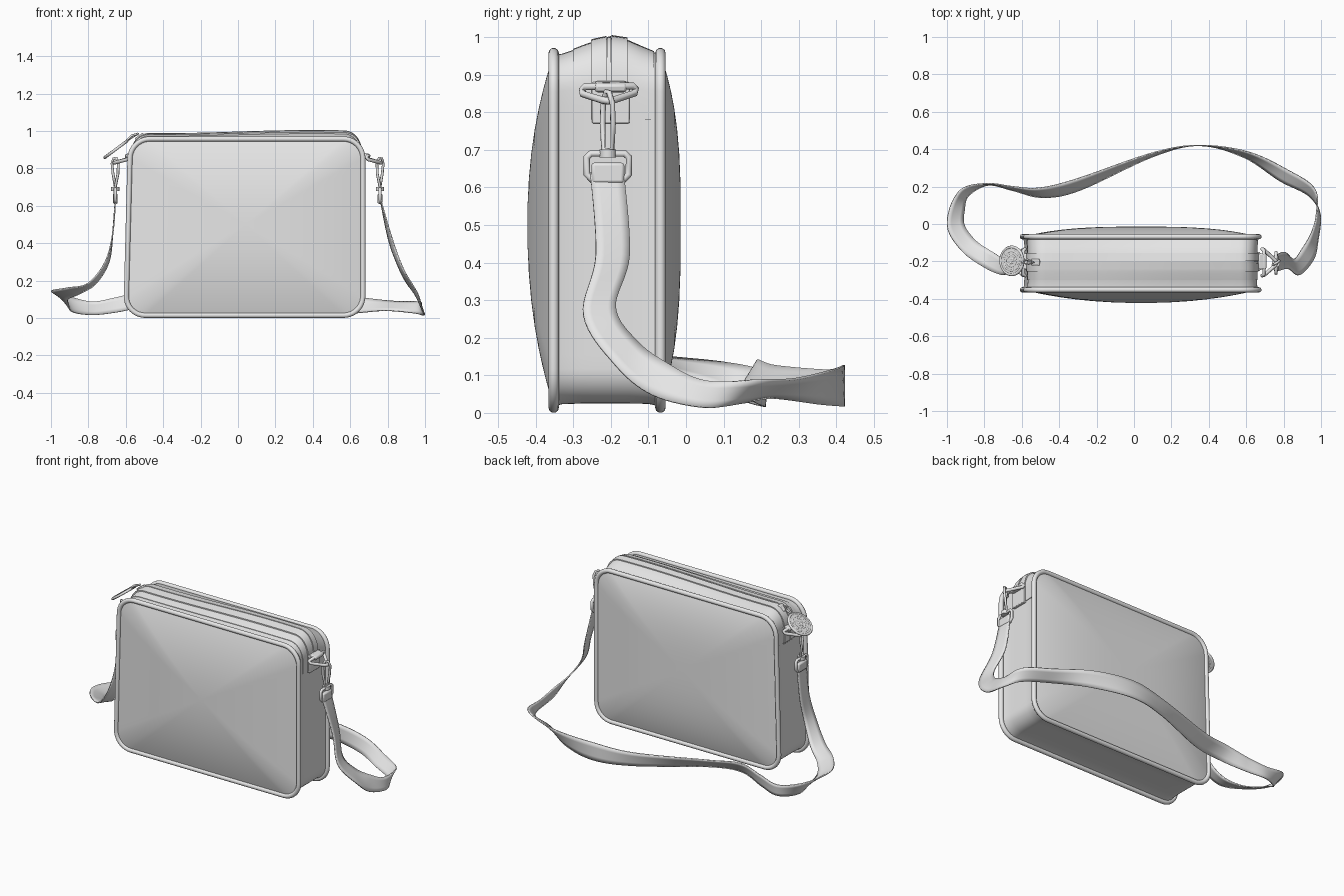
import bpy, bmesh, math
from mathutils import Vector, Matrix

if "Cube" in bpy.data.objects:
    bpy.data.objects.remove(bpy.data.objects["Cube"])

grey = bpy.data.materials.new("neutral_grey")
grey.diffuse_color = (0.8, 0.8, 0.8, 1)
grey.use_nodes = True
grey.node_tree.nodes["Principled BSDF"].inputs["Base Color"].default_value = grey.diffuse_color

X0, X1, Z0, Z1, R = -0.597, 0.665, 0.017, 0.954, 0.1


def finish(ob, angle=40):
    ob.data.materials.clear()
    ob.data.materials.append(grey)
    bpy.ops.object.select_all(action='DESELECT')
    ob.select_set(True)
    bpy.context.view_layer.objects.active = ob
    bpy.ops.object.shade_smooth_by_angle(angle=math.radians(angle))
    return ob


def loft(name, rings, ring_closed=True, path_closed=False, caps=(False, False), angle=40):
    """Skin a list of equal-length point rings."""
    bm = bmesh.new()
    vs = [[bm.verts.new(p) for p in r] for r in rings]
    n, m = len(vs), len(vs[0])
    for i in range(n if path_closed else n - 1):
        a, b = vs[i], vs[(i + 1) % n]
        for j in range(m if ring_closed else m - 1):
            k = (j + 1) % m
            bm.faces.new((a[j], a[k], b[k], b[j]))
    if caps[0]:
        bm.faces.new(vs[0])
    if caps[1]:
        bm.faces.new(vs[-1])
    bmesh.ops.recalc_face_normals(bm, faces=bm.faces)
    me = bpy.data.meshes.new(name)
    bm.to_mesh(me)
    bm.free()
    ob = bpy.data.objects.new(name, me)
    bpy.context.collection.objects.link(ob)
    return finish(ob, angle)


def tube(name, pts, radius, closed=True, sides=2):
    """Round wire along a polyline."""
    cu = bpy.data.curves.new(name, 'CURVE')
    cu.dimensions = '3D'
    cu.bevel_depth, cu.bevel_resolution, cu.use_fill_caps = radius, sides, True
    sp = cu.splines.new('POLY')
    sp.points.add(len(pts) - 1)
    for q, p in zip(sp.points, pts):
        q.co = (*p, 1)
    sp.use_cyclic_u = closed
    ob = bpy.data.objects.new(name, cu)
    bpy.context.collection.objects.link(ob)
    bpy.ops.object.select_all(action='DESELECT')
    ob.select_set(True)
    bpy.context.view_layer.objects.active = ob
    bpy.ops.object.convert(target='MESH')
    return finish(bpy.context.object, 60)


def box(name, loc, size, tilt=0, bevel=0.004):
    bpy.ops.mesh.primitive_cube_add(size=1, location=loc, rotation=(0, tilt, 0))
    ob = bpy.context.object
    ob.name = name
    ob.scale = size
    bpy.ops.object.transform_apply(location=False, rotation=False)
    b = ob.modifiers.new("bevel", 'BEVEL')
    b.width, b.segments = bevel, 2
    return finish(ob)


def cylinder(name, loc, r, depth, tilt=0, n=24):
    bpy.ops.mesh.primitive_cylinder_add(vertices=n, radius=r, depth=depth,
                                        location=loc, rotation=(0, tilt, 0))
    bpy.context.object.name = name
    return finish(bpy.context.object)


def outline(off=0.0):
    """Rounded rectangle in x-z, starting low on the right side, anticlockwise."""
    x0, x1, z0, z1, r = X0 - off, X1 + off, Z0 - off, Z1 + off, R + off
    centres = [(x1 - r, z1 - r, 0), (x0 + r, z1 - r, 90),
               (x0 + r, z0 + r, 180), (x1 - r, z0 + r, 270)]
    pts, prev = [], None
    for cx, cz, a0 in [centres[3]] + centres:
        arc = [(cx + r * math.cos(math.radians(a0 + 9 * k)),
                cz + r * math.sin(math.radians(a0 + 9 * k))) for k in range(11)]
        if prev:
            pts += [(prev[0] + (arc[0][0] - prev[0]) * k / 20,
                     prev[1] + (arc[0][1] - prev[1]) * k / 20) for k in range(20)]
            pts += arc[:-1]
        prev = arc[-1]
    # the left side leans inward towards the top
    return [(x + (0.026 * z if x < -0.3 else 0.026 * z * max(0, (0.3 - x) / 0.6)), z)
            for x, z in pts]


# gusset cross-section: y, outward offset, extra height along the top
PROFILE = [(-0.352, 0, 0), (-0.33, -0.006, 0.006), (-0.28, -0.008, 0.022), (-0.25, -0.008, 0.033),
           (-0.2, -0.008, 0.042), (-0.15, -0.008, 0.036), (-0.1, -0.007, 0.014), (-0.068, 0, 0)]


def skin(y, extra=0.0):
    """Gusset outline at depth y."""
    for a, b in zip(PROFILE, PROFILE[1:]):
        if y <= b[0]:
            break
    t = (y - a[0]) / (b[0] - a[0])
    off, lift = a[1] + (b[1] - a[1]) * t, a[2] + (b[2] - a[2]) * t
    res = []
    for x, z in outline(off + extra):
        w = min(1, max(0, (z - 0.8) / 0.15))
        w = w * w * (3 - 2 * w)
        res.append(Vector((x, y, z + lift * w * (1 + 0.2 * math.sin(4 * x)))))
    return res


# main shell: gusset, bulging panels and piping
loft("gusset", [skin(p[0]) for p in PROFILE])
CX, CZ = 0.04, 0.5
for name, y, bulge, power in (("front_panel", -0.352, -0.07, 2.2), ("back_panel", -0.068, 0.054, 3)):
    rings = []
    for s in (1, 0.985, 0.96, 0.92, 0.86, 0.78, 0.68, 0.56, 0.42, 0.27, 0.12, 0.03):
        rings.append([(CX + (x - CX) * s, y + bulge * (1 - s ** power), CZ + (z - CZ) * s)
                      for x, z in outline()])
    loft(name, rings, caps=(False, True))
    tube(name + "_piping", [(x, y, z) for x, z in outline(0.003)], 0.014, sides=3)


# zip panel and tapes running over the top and down to the side seams
def strip(name, ya, yb, h, zmin=0.766):
    ys = [ya + (yb - ya) * k / 6 for k in range(7)]
    cols = [skin(ya, -0.006)] + [skin(y, h) for y in ys] + [skin(yb, -0.006)]
    keep = [i for i in range(len(cols[0])) if outline()[i][1] >= zmin]
    return loft(name, [[c[i] for c in cols] for i in keep], caps=(True, True))


strip("zip_panel", -0.3, -0.085, 0.003)
strip("zip_tape_front", -0.253, -0.212, 0.009)
strip("zip_tape_back", -0.198, -0.155, 0.009)
strip("zip_teeth", -0.21, -0.2, 0.006)

# zip slider, link and round puller
box("zip_slider", (-0.525, -0.205, 0.968), (0.05, 0.035, 0.02), -0.6)
tube("puller_link", [(-0.535, -0.205, 0.985), (-0.57, -0.215, 0.975), (-0.605, -0.205, 0.94),
                     (-0.57, -0.19, 0.965)], 0.006)
C, TILT = Vector((-0.653, -0.197, 0.902)), -0.64
cylinder("puller_disc", C, 0.076, 0.01, TILT, 40)
for k, r in enumerate((0.074, 0.052, 0.03, 0.012)):
    m = Matrix.Translation(C) @ Matrix.Rotation(TILT, 4, 'Y')
    tube("puller_ring_%d" % k, [m @ Vector((r * math.cos(a * math.tau / 32),
         r * math.sin(a * math.tau / 32), 0)) for a in range(32)], 0.008 if k == 0 else 0.007)

# side tabs, triangle rings, snap hooks and strap buckles
YC = -0.208
for side, base, s in (("right", 0.665, 1), ("left", -0.562, -1)):
    P = lambda u, v, z: Vector((base + s * u, YC + v, z))
    box(side + "_tab", P(0.0, 0.008, 0.825), (0.02, 0.1, 0.11))
    box(side + "_tab_loop", P(0.02, 0.008, 0.868), (0.045, 0.085, 0.024), s * 0.25, 0.008)
    tube(side + "_triangle_ring", [P(0.03, -0.06, 0.868), P(0.02, -0.068, 0.86), P(0.03, -0.066, 0.848),
         P(0.09, -0.014, 0.832), P(0.1, 0, 0.83), P(0.09, 0.014, 0.832), P(0.03, 0.07, 0.85),
         P(0.02, 0.074, 0.862), P(0.03, 0.066, 0.87)], 0.01)
    tube(side + "_hook", [P(0.094, -0.012, 0.70), P(0.08, -0.014, 0.77), P(0.078, -0.012, 0.83),
         P(0.088, -0.004, 0.855), P(0.104, 0.004, 0.852), P(0.112, 0.012, 0.825),
         P(0.106, 0.014, 0.77), P(0.094, 0.012, 0.70)], 0.0075)
    cylinder(side + "_swivel", P(0.094, 0, 0.69), 0.022, 0.022)
    tube(side + "_buckle", [P(0.094, v, z) for v, z in (
         (-0.045, 0.69), (0.045, 0.69), (0.056, 0.68), (0.056, 0.635), (0.04, 0.618),
         (-0.04, 0.618), (-0.056, 0.635), (-0.056, 0.68))], 0.009)
    box(side + "_strap_end", P(0.094, 0.0, 0.638), (0.026, 0.088, 0.055), 0, 0.008)

# shoulder strap: centre point and half-width vector at each station
STRAP = [
    (-0.655, -0.21, 0.64, 0, .045, 0), (-0.67, -0.215, 0.45, 0, .045, 0),
    (-0.70, -0.23, 0.30, .01, .042, 0), (-0.78, -0.19, 0.185, .022, .042, 0),
    (-0.88, -0.12, 0.145, .035, .03, -.015), (-0.95, -0.02, 0.125, .044, .012, -.022),
    (-0.945, 0.08, 0.105, .038, -.01, -.03), (-0.90, 0.17, 0.075, .015, -.02, -.042),
    (-0.78, 0.212, 0.052, 0, -.004, -.036), (-0.65, 0.19, 0.07, 0, -.01, -.04),
    (-0.5, 0.167, 0.10, .01, -.025, -.04), (-0.3, 0.21, 0.09, .01, -.03, -.035),
    (0.1, 0.37, 0.07, 0, -.01, -.045), (0.35, 0.42, 0.072, 0, 0, -.055),
    (0.6, 0.37, 0.068, -.01, -.015, -.045), (0.8, 0.26, 0.065, -.02, -.03, -.025),
    (0.95, 0.17, 0.057, -.015, -.02, -.03), (0.985, 0.05, 0.05, .01, 0, -.036),
    (0.965, -0.07, 0.09, .018, -.02, -.042), (0.93, -0.16, 0.16, .03, -.03, -.03),
    (0.87, -0.23, 0.27, .015, -.043, -.01), (0.815, -0.195, 0.42, .01, -.045, 0),
    (0.76, -0.21, 0.64, 0, -.045, 0)]


def spline(a, b, c, d, t):
    return 0.5 * (2 * b + (c - a) * t + (2 * a - 5 * b + 4 * c - d) * t * t
                  + (3 * b - a - 3 * c + d) * t ** 3)


rows = []
for i in range(len(STRAP) - 1):
    q = [STRAP[min(max(i + k, 0), len(STRAP) - 1)] for k in (-1, 0, 1, 2)]
    for k in range(8 + (i == len(STRAP) - 2)):
        v = [spline(*[p[j] for p in q], k / 8) for j in range(6)]
        c, w = Vector(v[:3]), Vector(v[3:])
        rows.append([c + w * f for f in (-1, -0.5, 0, 0.5, 1)])
strap = loft("shoulder_strap", rows, ring_closed=False)
thick = strap.modifiers.new("thickness", 'SOLIDIFY')
thick.thickness, thick.offset = 0.007, 0
